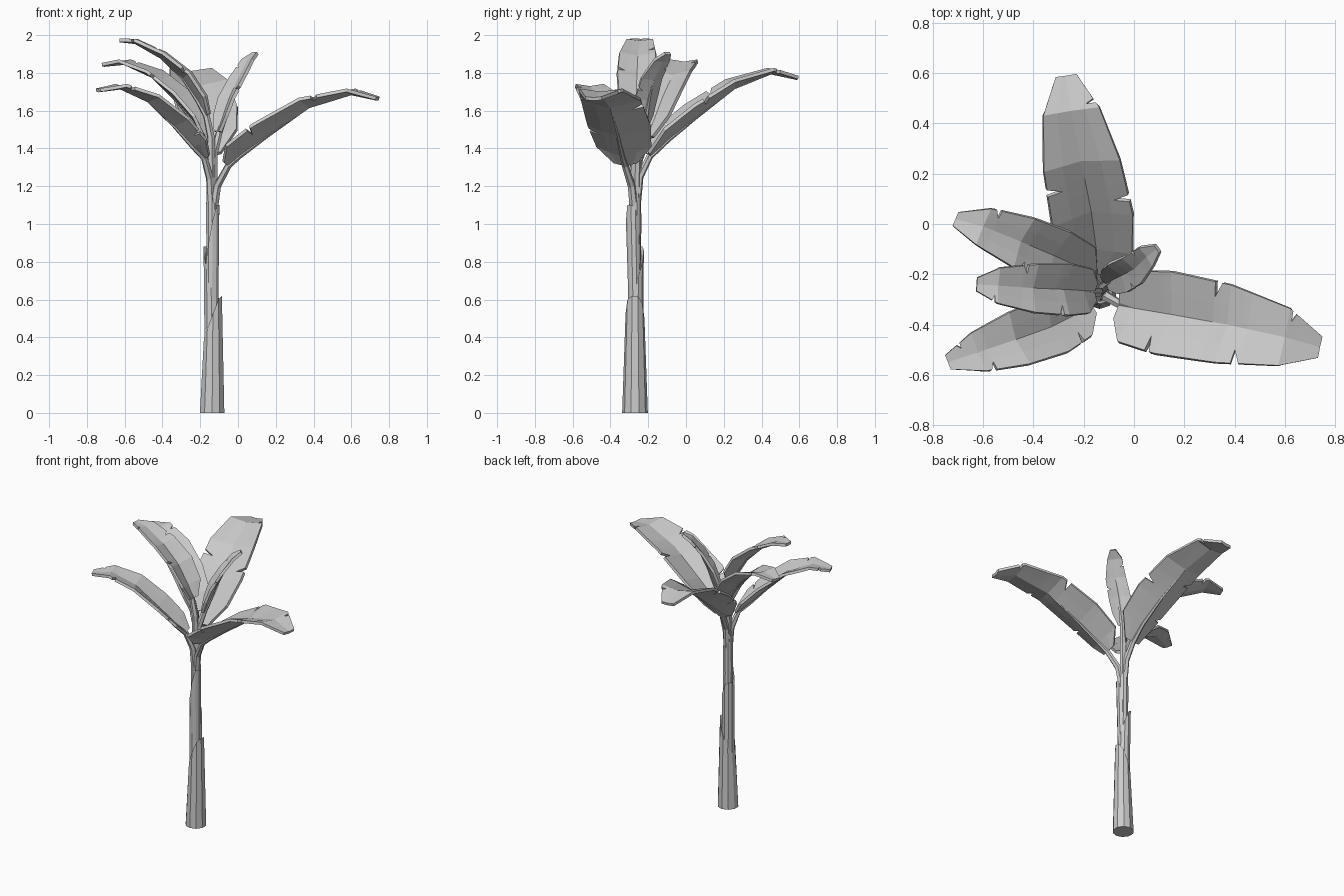
import bpy, bmesh, math
from mathutils import Vector

cube = bpy.data.objects.get("Cube")
if cube:
    bpy.data.objects.remove(cube, do_unlink=True)

grey = bpy.data.materials.new("plain grey")
grey.use_nodes = True
grey.diffuse_color = (0.6, 0.6, 0.6, 1)
grey.node_tree.nodes["Principled BSDF"].inputs["Base Color"].default_value = (0.6, 0.6, 0.6, 1)

AXIS = Vector((-0.137, -0.27, 0))
UP = Vector((0, 0, 1))


def finish(name, bm):
    mesh = bpy.data.meshes.new(name)
    bm.to_mesh(mesh)
    bm.free()
    mesh.materials.append(grey)
    obj = bpy.data.objects.new(name, mesh)
    bpy.context.collection.objects.link(obj)
    return obj


def skin(bm, rings, caps):
    """Join closed rings of points into a tube."""
    rows = [[bm.verts.new(p) for p in ring] for ring in rings]
    n = len(rows[0])
    for a, b in zip(rows, rows[1:]):
        for i in range(n):
            j = (i + 1) % n
            bm.faces.new((a[i], a[j], b[j], b[i]))
    if caps:
        bm.faces.new(rows[0][::-1])
        bm.faces.new(rows[-1])


def circle(center, r, height=lambda a: 0, sides=10):
    angles = [math.tau * (i + 0.5) / sides for i in range(sides)]
    return [center + Vector((r * math.cos(a), r * math.sin(a), height(a))) for a in angles]


def sheath(name, bottom, low, high, r0, r1, facing, shift=(0, 0)):
    """Tapered trunk wrap whose rim rises to a blunt peak on one side."""
    def rim(a):
        return low + (high - low) * min(1, 0.55 + 0.55 * math.cos(a - facing))
    top = AXIS + Vector((*shift, 0))
    inner = circle(top, r1 * 0.7, lambda a: rim(a) - 0.03)
    bm = bmesh.new()
    skin(bm, [circle(AXIS + UP * bottom, r0), circle(top, r1, rim), inner], False)
    if bottom == 0:
        bm.faces.new([v for v in bm.verts if v.co.z < 0.001][::-1])
    finish(name, bm)


def stalk(name, points, radii, sides=6):
    bm = bmesh.new()
    rings = []
    for i, p in enumerate(points):
        d = (points[min(i + 1, len(points) - 1)] - points[max(i - 1, 0)]).normalized()
        u = d.cross(Vector((0.3, 1, 0))).normalized()
        v = d.cross(u)
        rings.append([p + radii[i] * (u * math.cos(a) + v * math.sin(a))
                      for a in (math.tau * k / sides for k in range(sides))])
    skin(bm, rings, True)
    bmesh.ops.recalc_face_normals(bm, faces=bm.faces)
    finish(name, bm)


WIDTHS = [0.35, 0.86, 1, 0.95, 0.7, 0.26]
CHANNEL = [0.3, 0.45, 0.4, 0.27, 0.15, 0.1]


def leaf(name, width, path, notches):
    """Channelled blade along a rib, torn by slits, on its own stalk."""
    path = [Vector(p) for p in path]
    heading = path[-1] - path[0]
    side = UP.cross(heading).normalized()

    def mix(values, u):
        i = min(int(u), len(values) - 2)
        return values[i] + (values[i + 1] - values[i]) * (u - i)

    tangents = [(path[min(i + 1, 5)] - path[max(i - 1, 0)]).normalized() for i in range(6)]
    lifts = [t.cross(side).normalized() for t in tangents]

    def point(u, s):
        w = width * mix(WIDTHS, u)
        return mix(path, u) + side * s * w + mix(lifts, u) * abs(s) * w * mix(CHANNEL, u)

    rows = [(float(i), 0) for i in range(6)]
    for u, s in notches:
        rows += [(u - 0.06, 0), (u, s), (u + 0.06, 0)]
    rows.sort()
    bm = bmesh.new()
    grid = []
    for u, cut in rows:
        row = []
        for s in (-1, -0.5, 0, 0.5, 1):
            torn = cut != 0 and s == cut
            row.append(bm.verts.new(point(u - 0.05, s * 0.62) if torn else point(u, s)))
        grid.append(row)
    for a, b in zip(grid, grid[1:]):
        for i in range(4):
            bm.faces.new((a[i], b[i], b[i + 1], a[i + 1]))
    blade = finish(name + "_blade", bm)
    solid = blade.modifiers.new("thickness", "SOLIDIFY")
    solid.thickness = 0.018
    solid.offset = -1

    base = path[0]
    bend = AXIS.lerp(Vector((base.x, base.y, 0)), 0.35)
    bend.z = base.z - 0.12
    drop = [p - l * 0.014 for p, l in zip(path, lifts)]
    stalk(name + "_stalk", [AXIS + UP * 1.02, bend] + drop[:4],
          [0.024, 0.021, 0.018, 0.014, 0.01, 0.004])


# Trunk core and the overlapping wraps around it
core = bmesh.new()
skin(core, [circle(AXIS + UP * 0.3, 0.034), circle(AXIS + UP * 0.9, 0.032),
            circle(AXIS + UP * 1.22, 0.024)], True)
finish("trunk_core", core)
sheath("lower_sheath", 0, 0.38, 0.62, 0.068, 0.05, -0.1, (0.004, 0))
sheath("middle_sheath", 0.35, 0.66, 0.88, 0.042, 0.041, 2.4, (-0.006, 0.006))
sheath("upper_sheath", 0.6, 0.74, 1.1, 0.035, 0.038, -0.4, (0.002, -0.01))
sheath("crown_sheath", 0.95, 1.1, 1.2, 0.034, 0.032, 2.6)

# Crown of leaves
leaf("left_leaf", 0.165,
     [(-0.06, -0.32, 1.32), (0, -0.335, 1.37), (0.15, -0.36, 1.48),
      (0.37, -0.4, 1.63), (0.6, -0.45, 1.7), (0.74, -0.49, 1.67)],
     [(1.8, -1), (3.3, -1), (2.8, 1), (4.15, 1)])
leaf("back_leaf", 0.16,
     [(-0.15, -0.2, 1.37), (-0.15, -0.1, 1.46), (-0.17, 0.05, 1.58),
      (-0.21, 0.25, 1.73), (-0.25, 0.45, 1.81), (-0.27, 0.59, 1.78)],
     [(1.3, 1), (2.6, 1), (2.3, -1), (4.2, -1)])
leaf("back_right_leaf", 0.11,
     [(-0.17, -0.21, 1.46), (-0.22, -0.17, 1.55), (-0.32, -0.125, 1.67),
      (-0.45, -0.07, 1.79), (-0.6, -0.01, 1.86), (-0.71, 0.02, 1.85)],
     [(2.8, 1), (3.8, -1)])
leaf("right_leaf", 0.1,
     [(-0.155, -0.27, 1.58), (-0.2, -0.265, 1.66), (-0.28, -0.26, 1.78),
      (-0.4, -0.255, 1.89), (-0.54, -0.245, 1.97), (-0.625, -0.24, 1.98)],
     [(2.2, 1), (3.3, -1), (4.2, 1)])
leaf("front_right_leaf", 0.115,
     [(-0.17, -0.32, 1.36), (-0.23, -0.36, 1.42), (-0.33, -0.41, 1.53),
      (-0.47, -0.46, 1.66), (-0.62, -0.51, 1.73), (-0.74, -0.55, 1.715)],
     [(1.4, 1), (3.8, 1), (4.5, -1)])
leaf("young_leaf", 0.065,
     [(-0.11, -0.24, 1.49), (-0.08, -0.22, 1.57), (-0.05, -0.205, 1.66),
      (0, -0.18, 1.77), (0.05, -0.13, 1.87), (0.09, -0.1, 1.91)],
     [(2.5, -1), (3.6, 1)])
